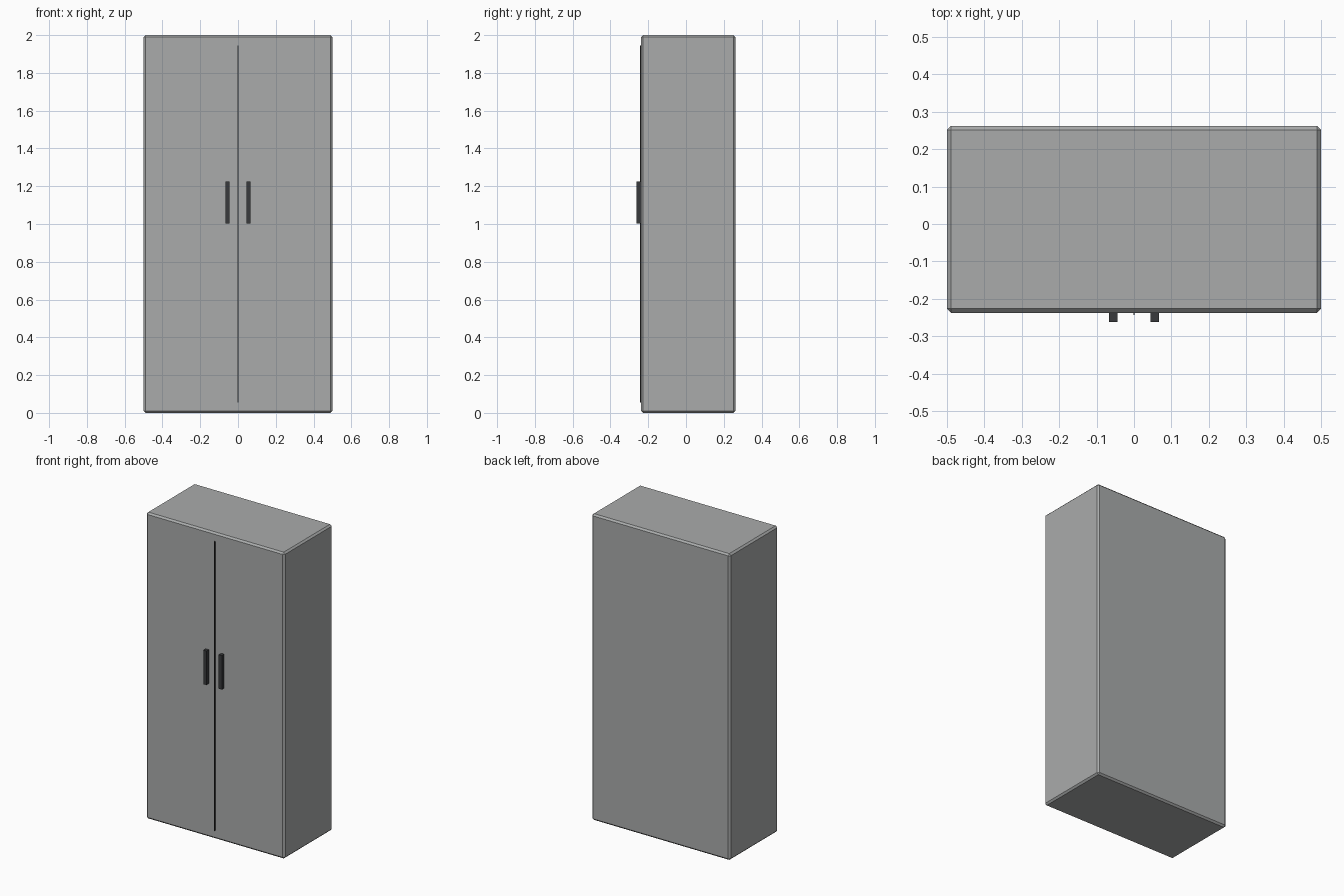
import bpy, bmesh
from mathutils import Vector

if "Cube" in bpy.data.objects:
    bpy.data.objects.remove(bpy.data.objects["Cube"])


def material(name, rgb):
    m = bpy.data.materials.new(name)
    m.diffuse_color = (*rgb, 1.0)
    m.use_nodes = True
    m.node_tree.nodes["Principled BSDF"].inputs["Base Color"].default_value = m.diffuse_color
    return m


def box(name, lo, hi, mat, bevel=0.0):
    """Axis-aligned box between two corners, with an optional flat chamfer."""
    lo, hi = Vector(lo), Vector(hi)
    size, mid = hi - lo, (lo + hi) / 2
    bm = bmesh.new()
    bmesh.ops.create_cube(bm, size=1.0)
    for v in bm.verts:
        v.co = Vector(v.co[i] * size[i] + mid[i] for i in range(3))
    if bevel:
        bmesh.ops.bevel(bm, geom=bm.edges[:], offset=bevel, segments=1,
                        affect='EDGES', profile=0.5)
    bmesh.ops.recalc_face_normals(bm, faces=bm.faces[:])
    mesh = bpy.data.meshes.new(name)
    bm.to_mesh(mesh)
    bm.free()
    mesh.materials.append(mat)
    obj = bpy.data.objects.new(name, mesh)
    bpy.context.collection.objects.link(obj)
    return obj


grey = material("grey_metal", (0.40, 0.41, 0.41))
dark = material("dark_handle", (0.04, 0.042, 0.045))
black = material("seam_shadow", (0.02, 0.02, 0.02))

# Cabinet body with chamfered edges
box("cabinet_body", (-0.5, -0.2375, 0), (0.5, 0.2625, 2.0), grey, bevel=0.011)

# Thin strip marking the gap between the doors
box("door_seam", (-0.002, -0.243, 0.055), (0.002, -0.235, 1.945), black)

# Pair of bar handles
for side, sx in (("left", -1), ("right", 1)):
    x = sx * 0.0556
    box(side + "_handle", (x - 0.011, -0.2625, 1.003),
        (x + 0.011, -0.2347, 1.225), dark)
